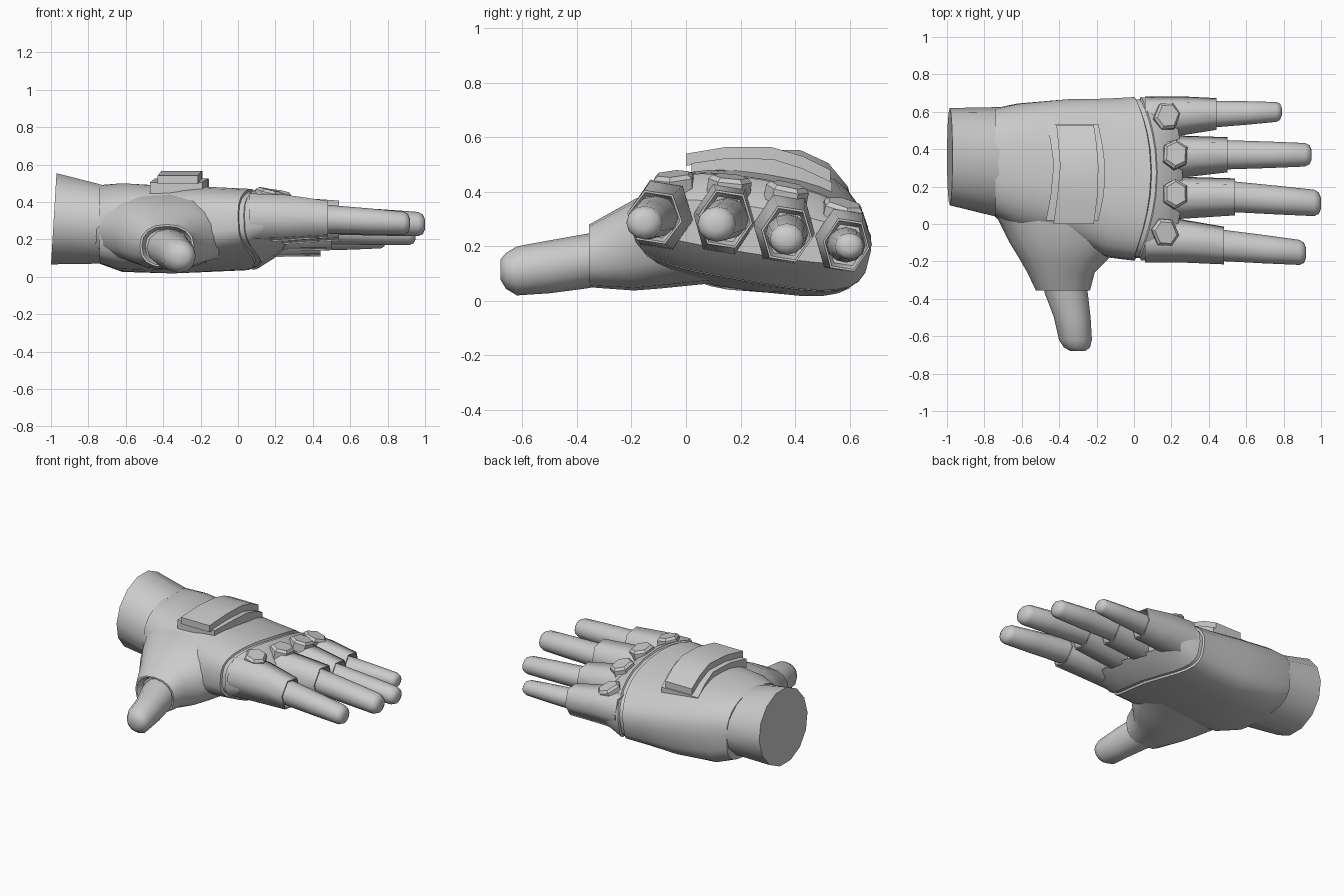
import bpy, bmesh, math
from mathutils import Vector

if "Cube" in bpy.data.objects:
    bpy.data.objects.remove(bpy.data.objects["Cube"], do_unlink=True)

GREY = (0.6, 0.6, 0.6, 1)
mat = bpy.data.materials.new("plain grey")
mat.use_nodes = True
mat.diffuse_color = GREY
mat.node_tree.nodes["Principled BSDF"].inputs["Base Color"].default_value = GREY


def skin(name, rings, angle=35):
    """Join rings of points into a closed, capped surface."""
    bm = bmesh.new()
    loops = [[bm.verts.new(p) for p in ring] for ring in rings]
    n = len(loops[0])
    for a, b in zip(loops, loops[1:]):
        for i in range(n):
            j = (i + 1) % n
            bm.faces.new((a[i], a[j], b[j], b[i]))
    bm.faces.new(loops[0])
    bm.faces.new(loops[-1])
    bmesh.ops.recalc_face_normals(bm, faces=bm.faces)
    mesh = bpy.data.meshes.new(name)
    bm.to_mesh(mesh)
    bm.free()
    mesh.materials.append(mat)
    obj = bpy.data.objects.new(name, mesh)
    bpy.context.collection.objects.link(obj)
    bpy.ops.object.select_all(action="DESELECT")
    obj.select_set(True)
    bpy.context.view_layer.objects.active = obj
    bpy.ops.object.shade_smooth_by_angle(angle=math.radians(angle))
    return obj


def oval(axis, pos, a, b, ra, rb, tilt=0, bulge=0, n=12, power=2.0, under=2.0, turn=0):
    """Rounded ring across an axis; under squares its lower half, bulge pushes its middle forward."""
    points = []
    t = math.radians(tilt)
    for i in range(n):
        w = 2 * math.pi * (i + turn) / n
        c, s = math.cos(w), math.sin(w)
        e = 2 / (under if s < 0 else power)
        u = ra * math.copysign(abs(c) ** e, c)
        v = rb * math.copysign(abs(s) ** e, s)
        along = pos + bulge * (1 - (u / ra) ** 2)
        u, v = a + u * math.cos(t) - v * math.sin(t), b + u * math.sin(t) + v * math.cos(t)
        points.append({"x": (along, u, v), "y": (u, along, v), "z": (u, v, along)}[axis])
    return points


def loft(name, axis, rows, angle=35, **shape):
    return skin(name, [oval(axis, *row, **shape) for row in rows], angle)


# Wrist cuff, with its open end leaning slightly
cuff = [oval("x", -1, 0.36, 0.31, 0.26, 0.25, n=14),
        oval("x", -0.72, 0.33, 0.28, 0.295, 0.215, n=14)]
cuff[0] = [(x + 0.06 * (z - 0.06), y, z) for x, y, z in cuff[0]]
skin("wrist_cuff", cuff)

# Palm and knuckle block, parted by a curved groove
loft("palm", "x", [
    (-0.74, 0.33, 0.28, 0.29, 0.21, 0),
    (-0.62, 0.31, 0.265, 0.335, 0.235, -3),
    (-0.35, 0.29, 0.255, 0.38, 0.222, -7),
    (-0.15, 0.25, 0.26, 0.425, 0.205, -9, 0.04),
    (0.0, 0.245, 0.26, 0.44, 0.19, -10, 0.09),
    (0.005, 0.245, 0.26, 0.427, 0.177, -10, 0.09),
    (0.03, 0.245, 0.26, 0.427, 0.177, -10, 0.09),
    (0.035, 0.245, 0.26, 0.44, 0.187, -10, 0.09),
    (0.13, 0.24, 0.265, 0.43, 0.145, -9, 0.07),
    (0.2, 0.24, 0.26, 0.41, 0.085, -9, 0.06),
], n=28, power=2.4, under=3.6)

# Thumb root flows out of the palm and ends in a recessed sleeve
loft("thumb_sleeve", "y", [
    (0.1, -0.36, 0.26, 0.44, 0.195),
    (0.02, -0.365, 0.25, 0.36, 0.193),
    (-0.1, -0.37, 0.23, 0.295, 0.185),
    (-0.19, -0.375, 0.205, 0.235, 0.167),
    (-0.26, -0.39, 0.188, 0.18, 0.145),
    (-0.355, -0.38, 0.165, 0.145, 0.115),
    (-0.355, -0.38, 0.165, 0.134, 0.105),
    (-0.315, -0.38, 0.165, 0.115, 0.09),
], n=16, power=2.3, under=2.5, angle=45)
loft("thumb", "y", [
    (-0.28, -0.38, 0.16, 0.115, 0.1),
    (-0.37, -0.362, 0.145, 0.115, 0.1),
    (-0.5, -0.33, 0.125, 0.098, 0.097),
    (-0.62, -0.313, 0.11, 0.088, 0.09),
    (-0.66, -0.305, 0.11, 0.07, 0.066),
    (-0.68, -0.3, 0.115, 0.038, 0.038),
], angle=50, n=12)

# Fingers: root (y, z, ry, rz), sleeve end (x, y, z, ry, rz), tip (x, y, z, r)
fingers = {
    "index": ((-0.09, 0.315, 0.117, 0.14), (0.48, -0.115, 0.307, 0.102, 0.105),
              (0.92, -0.155, 0.285, 0.066)),
    "middle": ((0.14, 0.3, 0.114, 0.145), (0.54, 0.145, 0.3, 0.1, 0.115),
               (1.0, 0.11, 0.28, 0.07)),
    "ring": ((0.36, 0.265, 0.114, 0.145), (0.5, 0.37, 0.245, 0.095, 0.11),
             (0.95, 0.37, 0.225, 0.062)),
    "little": ((0.578, 0.222, 0.106, 0.13), (0.44, 0.588, 0.205, 0.086, 0.105),
               (0.79, 0.6, 0.2, 0.052)),
}
for name, (root, (ex, ey, ez, ery, erz), (tx, ty, tz, tr)) in fingers.items():
    loft(name + "_sleeve", "x", [
        (0.06, *root, -9),
        (0.25, *root[:3], root[3] * 0.95, -9),
        (ex, ey, ez, ery, erz, -9),
        (ex, ey, ez, ery * 0.92, erz * 0.92, -9),
        (ex - 0.05, ey, ez, ery * 0.78, erz * 0.78, -9),
    ], n=6, power=2.1, under=2.1, angle=66)
    rows = []
    for f, r in ((-0.12, 1), (0, 1), (0.5, 0.55), (0.92, 0.05), (0.975, -0.3), (1, -1)):
        p = Vector((ex, ey, ez)).lerp(Vector((tx, ty, tz)), f)
        rad = tr + (ery * 0.82 - tr) * r if r >= 0 else tr * (1 + 0.6 * r)
        rows.append((p.x, p.y, p.z, rad, rad * 0.92))
    loft(name + "_finger", "x", rows, angle=50, n=12)

# Faceted knuckle studs: x, y, z, roll, turn in plan
studs = {
    "index": (0.165, -0.045, 0.44, 8, 25),
    "middle": (0.22, 0.16, 0.43, -6, 0),
    "ring": (0.22, 0.37, 0.4, -12, -5),
    "little": (0.175, 0.575, 0.335, -18, -25),
}
for name, (x, y, z, roll, spin) in studs.items():
    stud = loft(name + "_stud", "z", [
        (-0.04, 0, 0, 0.07, 0.08),
        (0.012, 0, 0, 0.07, 0.08),
        (0.027, 0, 0, 0.056, 0.064),
    ], angle=15, n=6, turn=0.5, power=2.4, under=2.4)
    stud.location = (x, y, z)
    stud.rotation_euler = (math.radians(roll), math.radians(10), math.radians(spin))


# Stacked arched plates on the back of the hand: y, left x, right x, top z
def plate(name, stations, depth):
    skin(name, [[(l, y, t - depth), (r, y, t - depth), (r, y, t), (l, y, t)]
                for y, l, r, t in stations], 20)


plate("lower_back_plate", [
    (0.02, -0.47, -0.19, 0.505), (0.16, -0.445, -0.16, 0.525),
    (0.32, -0.43, -0.155, 0.52), (0.43, -0.445, -0.17, 0.485),
    (0.535, -0.465, -0.19, 0.435)], 0.06)
plate("upper_back_plate", [
    (0.0, -0.43, -0.215, 0.54), (0.15, -0.41, -0.195, 0.565),
    (0.31, -0.395, -0.19, 0.565), (0.43, -0.405, -0.2, 0.53),
    (0.53, -0.415, -0.215, 0.48)], 0.045)
